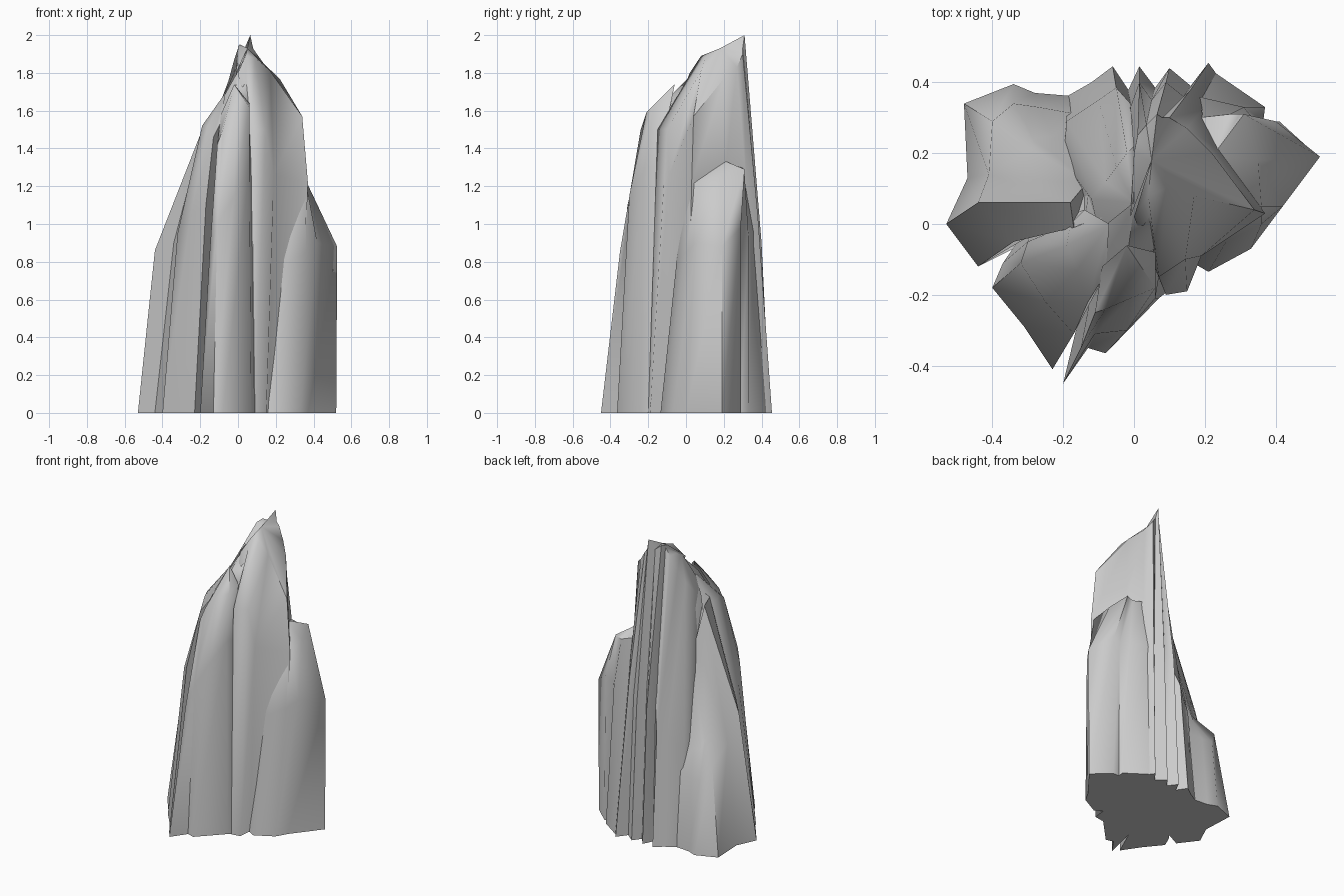
import bpy, bmesh, math


def column(name, edges, apex, closed=False):
    """Tapered rock slab: every edge runs base (z=0) -> shoulder -> crown, capped by a fan to the apex.
    The underside is a fan to the middle of the rock; the hidden inner side is left open."""
    bm = bmesh.new()
    rings = [[], [], []]
    for base, shoulder, crown in edges:
        rings[0].append(bm.verts.new((base[0], base[1], 0)))
        rings[1].append(bm.verts.new(shoulder))
        rings[2].append(bm.verts.new(crown))
    tip = bm.verts.new(apex)
    middle = bm.verts.new((0, 0.1, 0))
    n = len(edges)
    for i in range(n if closed else n - 1):
        j = (i + 1) % n
        bm.faces.new((rings[0][j], rings[0][i], middle))
        for lo, hi in zip(rings, rings[1:]):
            bm.faces.new((lo[i], lo[j], hi[j], hi[i]))
        bm.faces.new((rings[2][i], rings[2][j], tip))
    me = bpy.data.meshes.new(name)
    bm.to_mesh(me)
    bm.free()
    ob = bpy.data.objects.new(name, me)
    bpy.context.collection.objects.link(ob)
    bpy.ops.object.select_all(action='DESELECT')
    ob.select_set(True)
    bpy.context.view_layer.objects.active = ob
    bpy.ops.object.shade_smooth_by_angle(angle=math.radians(55))
    return ob


# Tall main spire with the jagged summit and finned back wall
column("main_spire", [
    ((0.06, -0.14), (0.05, -0.10, 1.50), (0.00, 0.02, 1.80)),
    ((0.09, -0.20), (0.07, -0.15, 1.50), (0.04, 0.08, 1.89)),
    ((0.15, -0.19), (0.145, -0.10, 1.50), (0.09, 0.10, 1.88)),
    ((0.16, -0.10), (0.19, -0.09, 1.26), (0.17, 0.08, 1.81)),
    ((0.33, 0.00), (0.37, 0.03, 1.22), (0.34, 0.04, 1.57)),
    ((0.25, 0.24), (0.24, 0.21, 1.30), (0.22, 0.20, 1.77)),
    ((0.25, 0.40), (0.19, 0.32, 1.20), (0.15, 0.27, 1.83)),
    ((0.21, 0.455), (0.16, 0.38, 1.05), (0.10, 0.30, 1.90)),
    ((0.16, 0.39), (0.14, 0.36, 0.95), (0.08, 0.30, 1.93)),
    ((0.10, 0.44), (0.09, 0.40, 0.90), (0.065, 0.31, 2.00)),
    ((0.06, 0.385), (0.05, 0.35, 1.00), (0.035, 0.28, 1.93)),
    ((0.015, 0.445), (0.015, 0.40, 0.90), (0.01, 0.25, 1.95)),
    ((-0.02, 0.37), (-0.01, 0.33, 1.00), (0.00, 0.20, 1.94)),
    ((-0.03, 0.36), (-0.02, 0.28, 1.00), (-0.01, 0.02, 1.80)),
], (0.05, 0.18, 1.93))

# Ridge falling from the summit towards the back left
column("back_ridge", [
    ((-0.01, 0.37), (-0.01, 0.34, 0.90), (0.00, 0.22, 1.93)),
    ((-0.06, 0.445), (-0.05, 0.385, 0.75), (-0.02, 0.20, 1.87)),
    ((-0.12, 0.40), (-0.10, 0.35, 0.70), (-0.05, 0.16, 1.76)),
    ((-0.19, 0.36), (-0.19, 0.29, 0.65), (-0.08, 0.12, 1.68)),
    ((-0.26, 0.23), (-0.20, 0.18, 0.75), (-0.12, 0.07, 1.60)),
    ((-0.20, 0.10), (-0.14, 0.08, 1.00), (-0.10, -0.02, 1.62)),
], (0.00, 0.06, 1.84))

# Low bulging lobe on the left, climbing to a slab at the front
column("left_lobe", [
    ((-0.16, 0.36), (-0.16, 0.31, 0.50), (-0.15, 0.24, 0.68)),
    ((-0.28, 0.37), (-0.27, 0.33, 0.48), (-0.23, 0.25, 0.64)),
    ((-0.34, 0.395), (-0.34, 0.34, 0.48), (-0.28, 0.24, 0.64)),
    ((-0.48, 0.34), (-0.40, 0.29, 0.58), (-0.29, 0.21, 0.70)),
    ((-0.47, 0.13), (-0.41, 0.14, 0.68), (-0.22, 0.12, 1.15)),
    ((-0.53, 0.00), (-0.44, 0.06, 0.86), (-0.18, 0.06, 1.52)),
    ((-0.44, -0.12), (-0.34, -0.05, 0.90), (-0.17, -0.01, 1.55)),
    ((-0.28, 0.01), (-0.22, 0.01, 1.00), (-0.12, 0.01, 1.60)),
], (-0.13, 0.12, 1.20))

# Broad buttress facing front left
column("left_buttress", [
    ((-0.28, 0.02), (-0.20, 0.02, 1.00), (-0.14, 0.04, 1.57)),
    ((-0.37, -0.11), (-0.30, -0.05, 0.90), (-0.18, 0.00, 1.52)),
    ((-0.40, -0.18), (-0.32, -0.11, 0.95), (-0.19, -0.06, 1.52)),
    ((-0.31, -0.29), (-0.25, -0.22, 1.05), (-0.16, -0.13, 1.52)),
    ((-0.23, -0.41), (-0.17, -0.31, 1.10), (-0.13, -0.22, 1.46)),
    ((-0.14, -0.21), (-0.12, -0.20, 1.10), (-0.08, -0.14, 1.56)),
], (-0.07, 0.00, 1.69))

# Narrow rib down the middle of the front
column("front_rib", [
    ((-0.14, -0.20), (-0.12, -0.19, 1.00), (-0.09, -0.12, 1.58)),
    ((-0.20, -0.45), (-0.15, -0.35, 0.85), (-0.11, -0.25, 1.42)),
    ((-0.13, -0.35), (-0.11, -0.31, 1.00), (-0.08, -0.24, 1.50)),
    ((-0.08, -0.365), (-0.02, -0.30, 1.15), (-0.01, -0.21, 1.59)),
    ((0.07, -0.21), (0.06, -0.21, 1.30), (0.06, -0.18, 1.62)),
    ((0.095, -0.19), (0.07, -0.15, 1.30), (0.06, -0.08, 1.64)),
], (-0.02, -0.06, 1.74))

# Core that fills the grooves between the slabs
column("core", [
    ((-0.20, 0.12), (-0.15, 0.12, 1.00), (-0.13, 0.08, 1.50)),
    ((-0.24, 0.00), (-0.19, 0.00, 1.00), (-0.14, 0.00, 1.56)),
    ((-0.15, -0.18), (-0.13, -0.17, 1.00), (-0.10, -0.12, 1.55)),
    ((-0.02, -0.18), (-0.02, -0.17, 1.00), (-0.02, -0.10, 1.66)),
    ((0.08, -0.15), (0.06, -0.10, 1.00), (0.06, -0.07, 1.62)),
    ((0.10, 0.05), (0.10, 0.05, 1.00), (0.06, 0.08, 1.85)),
    ((0.05, 0.30), (0.05, 0.28, 1.00), (0.03, 0.20, 1.90)),
    ((-0.10, 0.28), (-0.08, 0.25, 1.00), (-0.03, 0.14, 1.72)),
], (0.00, 0.05, 1.81), closed=True)

# Shorter shoulder on the right, leaning against the spire
column("right_shoulder", [
    ((0.15, -0.10), (0.18, -0.05, 0.90), (0.22, -0.02, 1.23)),
    ((0.21, -0.135), (0.26, -0.05, 0.80), (0.31, 0.01, 1.20)),
    ((0.33, -0.07), (0.36, 0.00, 0.85), (0.36, 0.03, 1.21)),
    ((0.37, 0.00), (0.42, 0.05, 0.90), (0.36, 0.05, 1.22)),
    ((0.52, 0.19), (0.525, 0.19, 0.88), (0.35, 0.18, 1.25)),
    ((0.41, 0.29), (0.40, 0.29, 0.98), (0.31, 0.31, 1.29)),
    ((0.365, 0.29), (0.35, 0.28, 0.95), (0.30, 0.31, 1.28)),
    ((0.37, 0.33), (0.31, 0.33, 0.95), (0.27, 0.31, 1.27)),
    ((0.21, 0.44), (0.18, 0.36, 0.95), (0.18, 0.30, 1.30)),
], (0.22, 0.19, 1.34))
